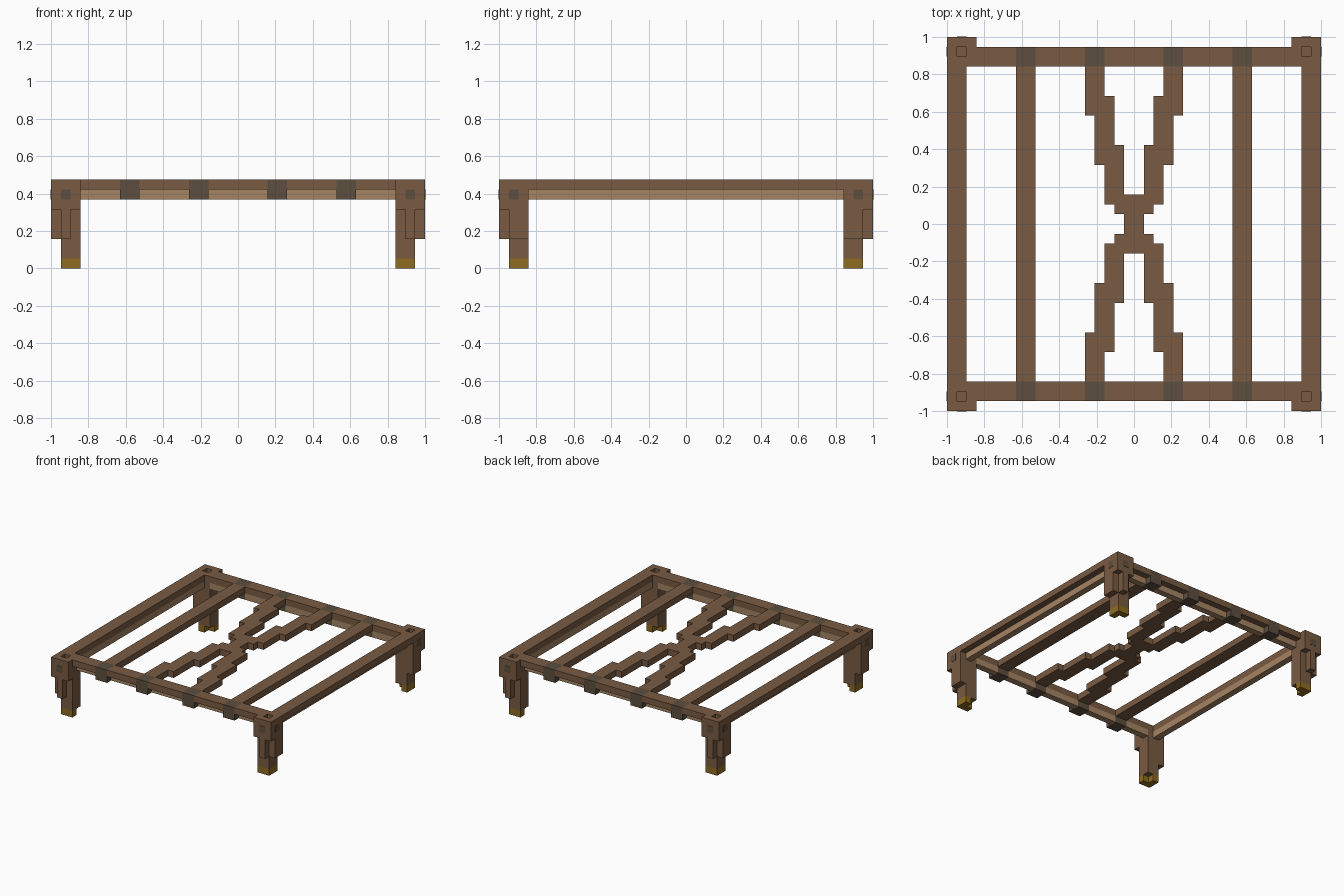
import bpy, bmesh
from mathutils import Vector

U = 2 / 38  # one block of the grid

cube = bpy.data.objects.get("Cube")
if cube:
    bpy.data.objects.remove(cube, do_unlink=True)


def linear(c):
    c /= 255
    return c / 12.92 if c <= 0.04045 else ((c + 0.055) / 1.055) ** 2.4


def material(name, rgb):
    m = bpy.data.materials.new(name)
    col = [linear(c) for c in rgb] + [1]
    m.diffuse_color = col
    m.use_nodes = True
    bsdf = next(n for n in m.node_tree.nodes if n.type == 'BSDF_PRINCIPLED')
    bsdf.inputs["Base Color"].default_value = col
    bsdf.inputs["Roughness"].default_value = 0.8
    return m


wood = material("brown wood", (121, 91, 66))
pale = material("pale wood", (165, 132, 99))
iron = material("dark iron", (92, 78, 63))
brass = material("brass", (142, 107, 32))


def part(name, mat, boxes, sx=1, sy=1):
    """Boxes as (x0, x1, y0, y1, z0, z1) in grid blocks, mirrored by sx and sy."""
    bm = bmesh.new()
    for x0, x1, y0, y1, z0, z1 in boxes:
        size = Vector((x1 - x0, y1 - y0, z1 - z0)) * U
        mid = Vector((sx * (x0 + x1), sy * (y0 + y1), z0 + z1)) * U / 2
        verts = bmesh.ops.create_cube(bm, size=1)["verts"]
        for v in verts:
            v.co = v.co * size + mid
    me = bpy.data.meshes.new(name)
    bm.to_mesh(me)
    bm.free()
    me.materials.append(mat)
    ob = bpy.data.objects.new(name, me)
    bpy.context.collection.objects.link(ob)
    return ob


E = 0.04  # plate thickness in blocks
for sx, side in ((1, "left"), (-1, "right")):
    for sy, end in ((-1, "front"), (1, "back")):
        tag = f"{end}_{side}_"
        # corner post head with a square socket in the top
        part(tag + "post_head", wood, [
            (16, 19, 16, 19, 6, 8),
            (16, 17, 16, 19, 8, 9), (18, 19, 16, 19, 8, 9),
            (17, 18, 16, 17, 8, 9), (17, 18, 18, 19, 8, 9)], sx, sy)
        # leg with brackets on its outer faces
        part(tag + "leg", wood, [(16, 18, 16, 18, 1, 6)], sx, sy)
        part(tag + "leg_brackets", wood, [
            (17, 18, 18, 19, 3, 6), (18, 19, 16, 18, 3, 6)], sx, sy)
        # foot, open at the inner corner
        part(tag + "foot", brass, [
            (17, 18, 16, 18, 0, 1), (16, 17, 17, 18, 0, 1)], sx, sy)
        # peg heads on the outer faces
        part(tag + "pegs", iron, [
            (17, 18, 19 - E, 19 + E, 7, 8), (19 - E, 19 + E, 17, 18, 7, 8)], sx, sy)

    # side rail with a recessed lower strip
    part(side + "_rail", wood, [(17, 19, -16, 16, 8, 9)], sx)
    part(side + "_rail_strip", pale, [(17, 18, -16, 16, 7, 8)], sx)
    # straight slat
    part(side + "_slat", wood, [(10, 12, -16, 16, 8, 9)], sx)

# end rails, interrupted by iron clamps where slats meet them
clamps = [(-12, -10), (-5, -3), (3, 5), (10, 12)]
stops = [-16] + [x for c in clamps for x in c] + [16]
gaps = list(zip(stops[0::2], stops[1::2]))
for sy, end in ((-1, "front"), (1, "back")):
    part(end + "_rail", wood, [(a, b, 16, 18, 8, 9) for a, b in gaps], 1, sy)
    part(end + "_rail_strip", pale, [(a, b, 16, 17, 7, 8) for a, b in gaps], 1, sy)
    part(end + "_clamps", iron, [(a, b, 16, 18, 7, 9) for a, b in clamps], 1, sy)

# stepped crossing brace: four arms around a central hub
part("brace_hub", wood, [(-1, 1, -1, 1, 8, 9)])
for sx, side in ((1, "left"), (-1, "right")):
    for sy, end in ((-1, "front"), (1, "back")):
        part(f"brace_arm_{end}_{side}", wood, [
            (0, 1, 1, 3, 8, 9), (1, 2, 1, 8, 8, 9), (2, 3, 2, 13, 8, 9),
            (3, 4, 6, 16, 8, 9), (4, 5, 11, 16, 8, 9)], sx, sy)
